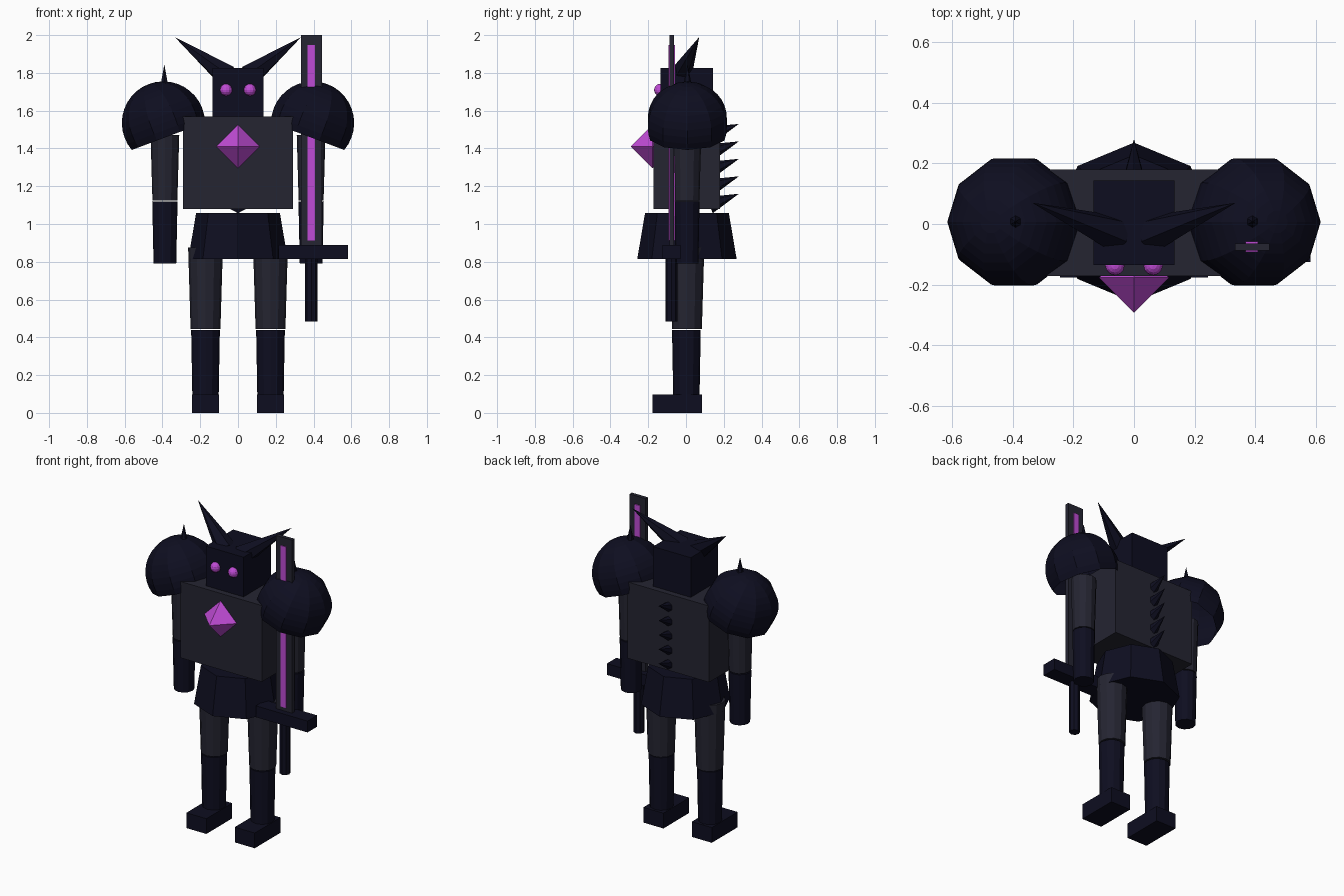
import bpy, bmesh, math
from mathutils import Vector, Matrix

if "Cube" in bpy.data.objects:
    bpy.data.objects.remove(bpy.data.objects["Cube"], do_unlink=True)


def material(name, color):
    mat = bpy.data.materials.new(name)
    mat.use_nodes = True
    mat.diffuse_color = (*color, 1)
    mat.node_tree.nodes["Principled BSDF"].inputs["Base Color"].default_value = (*color, 1)
    return mat


NAVY = material("dark_navy", (0.0043, 0.0043, 0.0144))
GREY = material("charcoal", (0.018, 0.018, 0.031))
PURPLE = material("glowing_purple", (0.52, 0.07, 0.66))


def finish(name, bm, mat, matrix=Matrix()):
    bmesh.ops.recalc_face_normals(bm, faces=bm.faces)
    mesh = bpy.data.meshes.new(name)
    bm.to_mesh(mesh)
    bm.free()
    mesh.materials.append(mat)
    obj = bpy.data.objects.new(name, mesh)
    obj.matrix_world = matrix
    bpy.context.collection.objects.link(obj)
    return obj


def box(name, x, y, z, mat):
    """Box from its (low, high) range on each axis."""
    bm = bmesh.new()
    size = [b - a for a, b in (x, y, z)]
    mid = [(a + b) / 2 for a, b in (x, y, z)]
    bmesh.ops.create_cube(bm, size=1, matrix=Matrix.Translation(mid) @ Matrix.Diagonal((*size, 1)))
    return finish(name, bm, mat)


def cone(name, base, tip, r1, r2, sides, mat):
    """Tapered cylinder or spike between two points."""
    base, tip = Vector(base), Vector(tip)
    axis = tip - base
    bm = bmesh.new()
    bmesh.ops.create_cone(bm, cap_ends=True, segments=sides, radius1=r1, radius2=r2, depth=axis.length)
    bmesh.ops.remove_doubles(bm, verts=bm.verts, dist=1e-5)
    turn = Vector((0, 0, 1)).rotation_difference(axis).to_matrix().to_4x4()
    return finish(name, bm, mat, Matrix.Translation((base + tip) / 2) @ turn)


def dome(name, centre, radius, sweep, tilt, mat):
    """Open ten-sided dome, an arc spun about its own tilted axis."""
    bm = bmesh.new()
    rings = 11
    arc = []
    for i in range(rings + 1):
        a = sweep * i / rings
        arc.append(bm.verts.new((radius * math.sin(a), 0, radius * math.cos(a))))
    edges = [bm.edges.new(pair) for pair in zip(arc, arc[1:])]
    bmesh.ops.spin(bm, geom=arc + edges, cent=(0, 0, 0), axis=(0, 0, 1),
                   angle=math.tau, steps=10)
    bmesh.ops.remove_doubles(bm, verts=bm.verts, dist=1e-4)
    return finish(name, bm, mat, Matrix.Translation(centre) @ Matrix.Rotation(tilt, 4, "Y"))


# Body
box("torso", (-0.29, 0.29), (-0.172, 0.18), (1.08, 1.57), GREY)
box("head", (-0.134, 0.134), (-0.135, 0.143), (1.565, 1.825), NAVY)
cone("skirt", (0, 0.005, 0.815), (0, 0.005, 1.057), 0.263, 0.222, 8, NAVY)

# Chest gem: two four-sided pyramids joined at the waist
bm = bmesh.new()
bmesh.ops.create_uvsphere(bm, u_segments=4, v_segments=2, radius=0.115)
finish("chest_gem", bm, PURPLE, Matrix.Translation((0, -0.177, 1.41)))

# Spikes down the spine
for i in range(5):
    z = 1.1 + 0.0925 * i
    cone(f"back_spike_{i + 1}", (0.0, 0.125, z), (0, 0.28, z + 0.06), 0.046, 0, 6, NAVY)

# Paired parts
for side, s in (("left", 1), ("right", -1)):
    bm = bmesh.new()
    bmesh.ops.create_uvsphere(bm, u_segments=12, v_segments=8, radius=0.032)
    finish(f"{side}_eye", bm, PURPLE, Matrix.Translation((s * 0.063, -0.137, 1.71)))
    cone(f"{side}_horn", (s * 0.055, -0.035, 1.78), (s * 0.335, 0.07, 1.99), 0.065, 0, 6, NAVY)

    dome(f"{side}_pauldron", (s * 0.395, 0.007, 1.535), 0.22, math.radians(110),
         s * math.radians(20.5), NAVY)
    cone(f"{side}_shoulder_spike", (s * 0.39, 0.008, 1.74), (s * 0.39, 0.008, 1.845),
         0.022, 0, 6, NAVY)

    ax, lx, y = s * 0.387, s * 0.172, 0.005
    cone(f"{side}_upper_arm", (ax, y, 1.124), (ax, y, 1.47), 0.066, 0.076, 12, GREY)
    cone(f"{side}_forearm", (ax, y, 0.79), (ax, y, 1.118), 0.06, 0.067, 12, NAVY)
    cone(f"{side}_thigh", (lx, y, 0.444), (lx, y, 0.875), 0.079, 0.092, 12, GREY)
    cone(f"{side}_shin", (lx, 0.002, 0.05), (lx, 0.002, 0.438), 0.069, 0.076, 12, NAVY)
    box(f"{side}_foot", (lx - 0.071, lx + 0.071), (-0.177, 0.085), (0, 0.098), NAVY)

# Sword held upright at the left side
box("sword_blade", (0.333, 0.446), (-0.088, -0.064), (0.88, 2.0), GREY)
box("sword_glow_strip", (0.368, 0.408), (-0.093, -0.058), (0.912, 1.947), PURPLE)
box("sword_guard", (0.215, 0.582), (-0.125, -0.028), (0.815, 0.888), NAVY)
cone("sword_grip", (0.388, -0.077, 0.485), (0.388, -0.077, 0.83), 0.032, 0.032, 8, NAVY)
